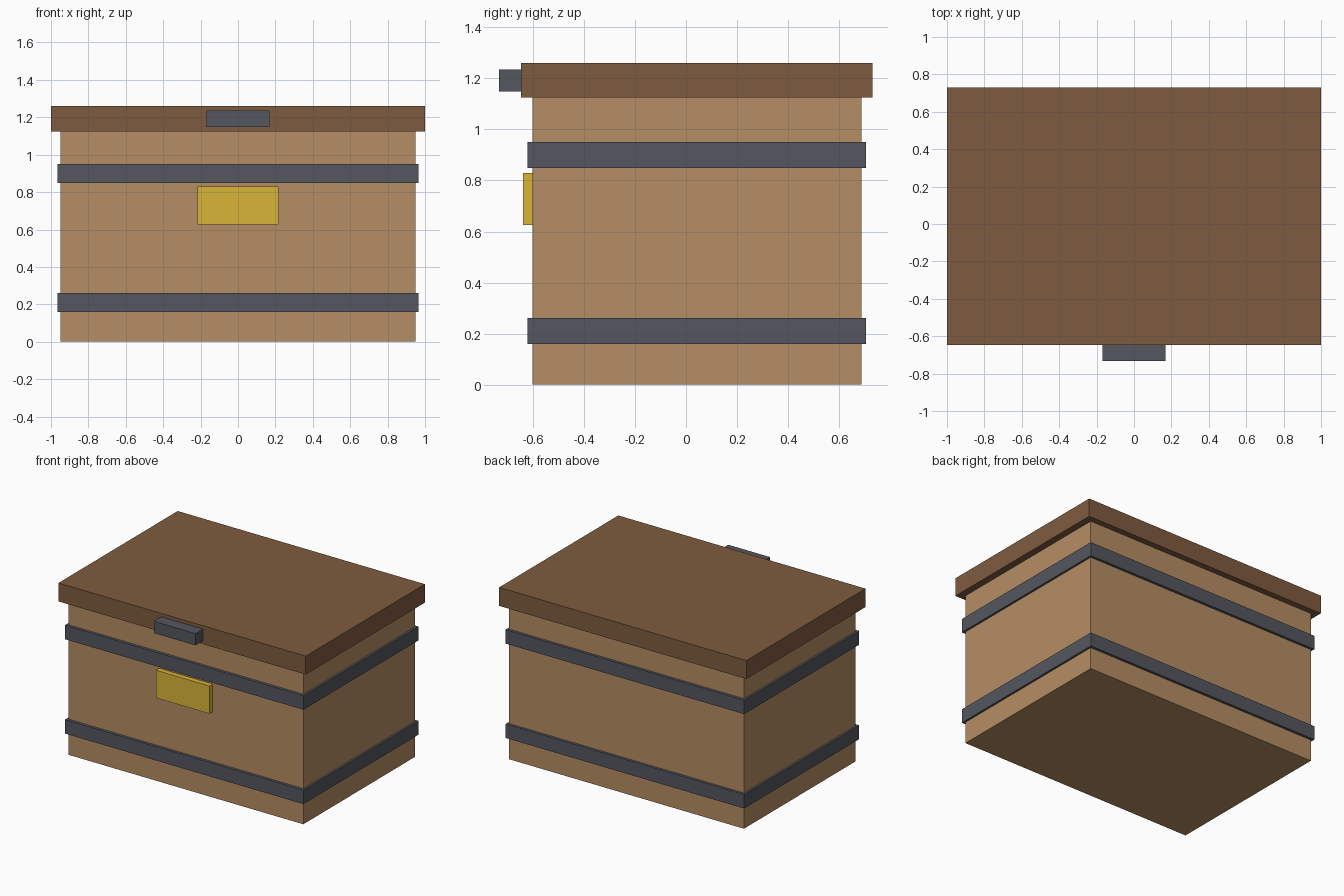
import bpy
import bmesh
from mathutils import Matrix, Vector

if "Cube" in bpy.data.objects:
    bpy.data.objects.remove(bpy.data.objects["Cube"])


def material(name, rgb):
    m = bpy.data.materials.new(name)
    m.diffuse_color = (*rgb, 1)
    m.use_nodes = True
    m.node_tree.nodes["Principled BSDF"].inputs["Base Color"].default_value = m.diffuse_color
    return m


def box(name, x, y, z, mat):
    """Flat-shaded box spanning -x..x, y[0]..y[1], z[0]..z[1]."""
    mesh = bpy.data.meshes.new(name)
    bm = bmesh.new()
    size = (2 * x, y[1] - y[0], z[1] - z[0])
    centre = Vector((0, sum(y) / 2, sum(z) / 2))
    bmesh.ops.create_cube(bm, size=1, matrix=Matrix.LocRotScale(centre, None, size))
    bm.to_mesh(mesh)
    bm.free()
    mesh.materials.append(mat)
    obj = bpy.data.objects.new(name, mesh)
    bpy.context.collection.objects.link(obj)
    return obj


wood = material("light_wood", (0.46, 0.27, 0.125))
dark_wood = material("dark_wood", (0.21, 0.105, 0.05))
iron = material("iron", (0.09, 0.095, 0.115))
brass = material("brass", (0.70, 0.46, 0.04))

# Chest body and overhanging lid
box("chest_body", 0.95, (-0.602, 0.687), (0, 1.125), wood)
box("lid", 1.0, (-0.646, 0.731), (1.125, 1.26), dark_wood)

# Iron bands wrapping the body
for name, z in (("lower_band", 0.21), ("upper_band", 0.90)):
    box(name, 0.965, (-0.622, 0.706), (z - 0.051, z + 0.051), iron)

# Lock plate on the front, handle on the lid edge
box("lock_plate", 0.217, (-0.639, -0.602), (0.626, 0.829), brass)
box("lid_handle", 0.169, (-0.732, -0.646), (1.149, 1.235), iron)
